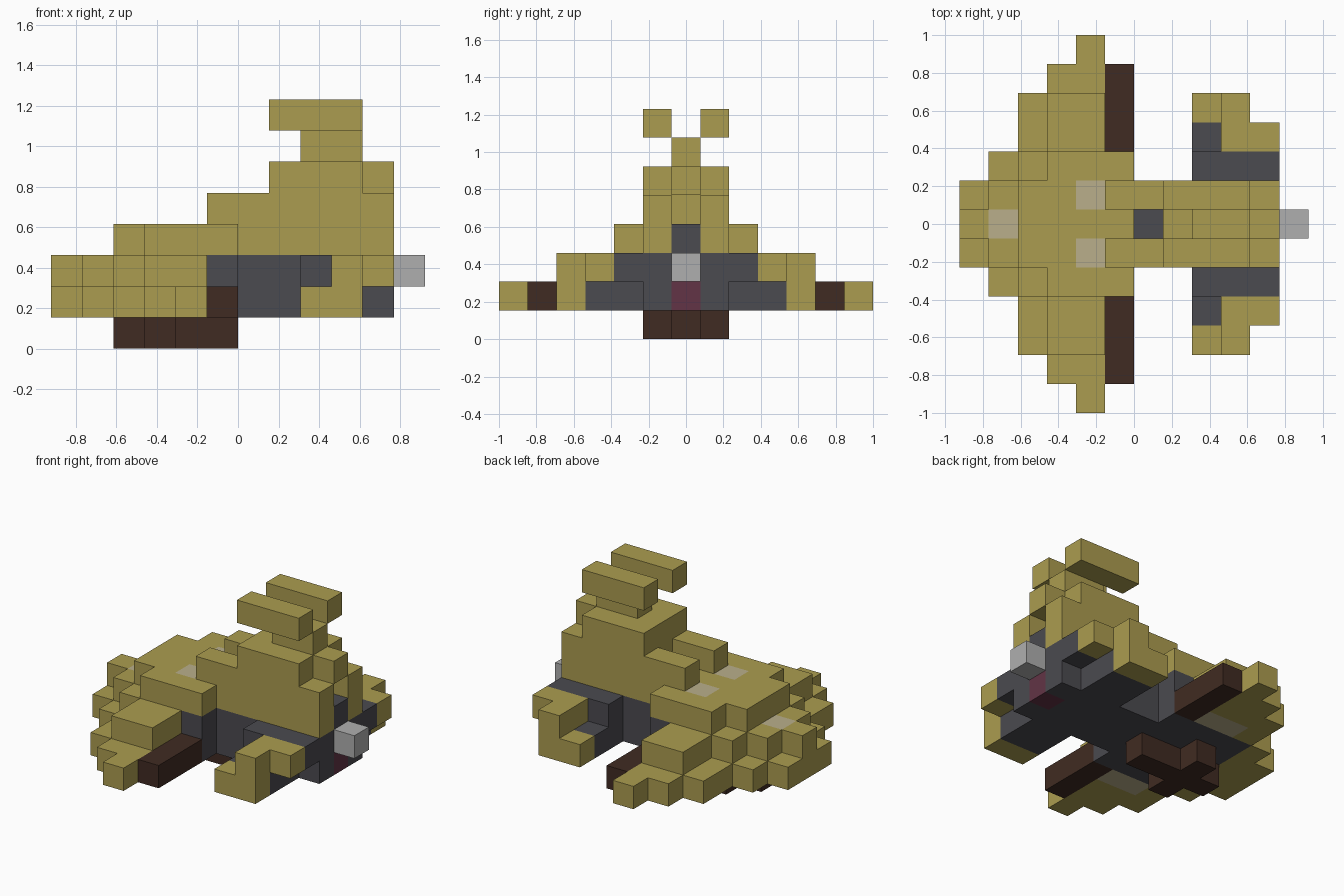
import bpy
import bmesh
from mathutils import Vector

default = bpy.data.objects.get("Cube")
if default:
    bpy.data.objects.remove(default, do_unlink=True)

CELL = 2 / 13


def make_material(name, rgb):
    mat = bpy.data.materials.new(name)
    mat.use_nodes = True
    colour = (*rgb, 1)
    mat.diffuse_color = colour
    bsdf = mat.node_tree.nodes["Principled BSDF"]
    bsdf.inputs["Base Color"].default_value = colour
    bsdf.inputs["Roughness"].default_value = 0.9
    return mat


yellow = make_material("mustard yellow", (0.41, 0.335, 0.08))
dark = make_material("charcoal", (0.07, 0.069, 0.08))
brown = make_material("dark brown", (0.051, 0.024, 0.016))
grey = make_material("light grey", (0.43, 0.43, 0.43))
plum = make_material("plum", (0.122, 0.034, 0.061))
beige = make_material("pale beige", (0.49, 0.43, 0.26))

cells = {}
part_materials = {}


def fill(part, mat, xs, sides, zs):
    """Fill an inclusive block of cells, mirrored across the centre line."""
    part_materials[part] = mat
    for x in range(xs[0], xs[1] + 1):
        for y in range(sides[0], sides[1] + 1):
            for z in range(zs[0], zs[1] + 1):
                cells[x, y, z] = part
                cells[x, -y, z] = part


def carve(x, y, z):
    cells.pop((x, y, z), None)


# Stepped rounded hull, outermost steps first
fill("hull", yellow, (4, 4), (6, 6), (1, 1))
fill("hull", yellow, (3, 4), (5, 5), (1, 1))
fill("hull", yellow, (2, 4), (0, 4), (1, 1))
fill("hull", yellow, (1, 4), (0, 2), (1, 1))
fill("hull", yellow, (0, 0), (0, 1), (1, 1))
fill("hull", yellow, (0, 0), (0, 0), (2, 2))
fill("hull", yellow, (1, 4), (0, 1), (2, 2))
fill("hull", yellow, (2, 4), (0, 2), (2, 2))
fill("hull", yellow, (3, 4), (3, 4), (2, 2))
fill("hull", yellow, (2, 5), (0, 1), (3, 3))
fill("hull", yellow, (3, 5), (0, 2), (3, 3))

# Dark chassis beneath and behind the hull
fill("chassis", dark, (2, 10), (0, 1), (1, 1))
fill("chassis", dark, (2, 5), (2, 2), (1, 1))
fill("chassis", dark, (5, 5), (2, 2), (2, 2))
fill("chassis", dark, (5, 10), (0, 1), (2, 2))
fill("chassis", dark, (8, 10), (2, 2), (2, 2))
fill("chassis", dark, (8, 9), (2, 3), (1, 1))

# Raised spine with an open slot
fill("spine", yellow, (6, 10), (0, 1), (3, 3))
fill("spine", yellow, (5, 10), (1, 1), (4, 4))
fill("spine", yellow, (7, 9), (0, 0), (4, 4))
fill("spine", yellow, (7, 9), (0, 1), (5, 5))
fill("spine", yellow, (10, 10), (0, 0), (5, 5))
carve(6, 0, 3)
fill("chassis", dark, (10, 10), (0, 0), (3, 3))

# Pillar and paired top bars
fill("pillar", yellow, (8, 9), (0, 0), (6, 6))
fill("top_bars", yellow, (7, 9), (1, 1), (7, 7))

# Side fenders
fill("fenders", yellow, (8, 9), (4, 4), (1, 1))
fill("fenders", yellow, (9, 9), (4, 4), (2, 2))
fill("fenders", yellow, (9, 10), (3, 3), (2, 2))

# Brown strips and cross-shaped foot
fill("side_strips", brown, (5, 5), (3, 5), (1, 1))
fill("foot", brown, (2, 5), (0, 0), (0, 0))
fill("foot", brown, (3, 3), (1, 1), (0, 0))

# Small end details
fill("nozzle", grey, (11, 11), (0, 0), (2, 2))
fill("end_light", plum, (10, 10), (0, 0), (1, 1))

# Pale lamps on top and underneath
fill("lamps", beige, (1, 1), (0, 0), (2, 2))
fill("lamps", beige, (4, 4), (1, 1), (3, 3))
fill("lamps", beige, (3, 4), (3, 3), (1, 1))

AXES = [Vector((1, 0, 0)), Vector((0, 1, 0)), Vector((0, 0, 1))]


def build(part):
    """Make the visible outer faces of one part."""
    bm = bmesh.new()
    for cell, owner in cells.items():
        if owner != part:
            continue
        centre = Vector(cell) + Vector((0.5 - 6, 0, 0.5))
        for i, axis in enumerate(AXES):
            for sign in (-1, 1):
                normal = axis * sign
                neighbour = tuple(int(c + n) for c, n in zip(cell, normal))
                if neighbour in cells:
                    continue
                u, v = AXES[(i + 1) % 3] * sign, AXES[(i + 2) % 3]
                corners = [-u - v, u - v, u + v, v - u]
                bm.faces.new([bm.verts.new((centre + (normal + c) / 2) * CELL)
                              for c in corners])
    bmesh.ops.remove_doubles(bm, verts=bm.verts[:], dist=CELL / 100)
    mesh = bpy.data.meshes.new(part)
    bm.to_mesh(mesh)
    bm.free()
    mesh.materials.append(part_materials[part])
    bpy.context.collection.objects.link(bpy.data.objects.new(part, mesh))


for part_name in part_materials:
    build(part_name)
